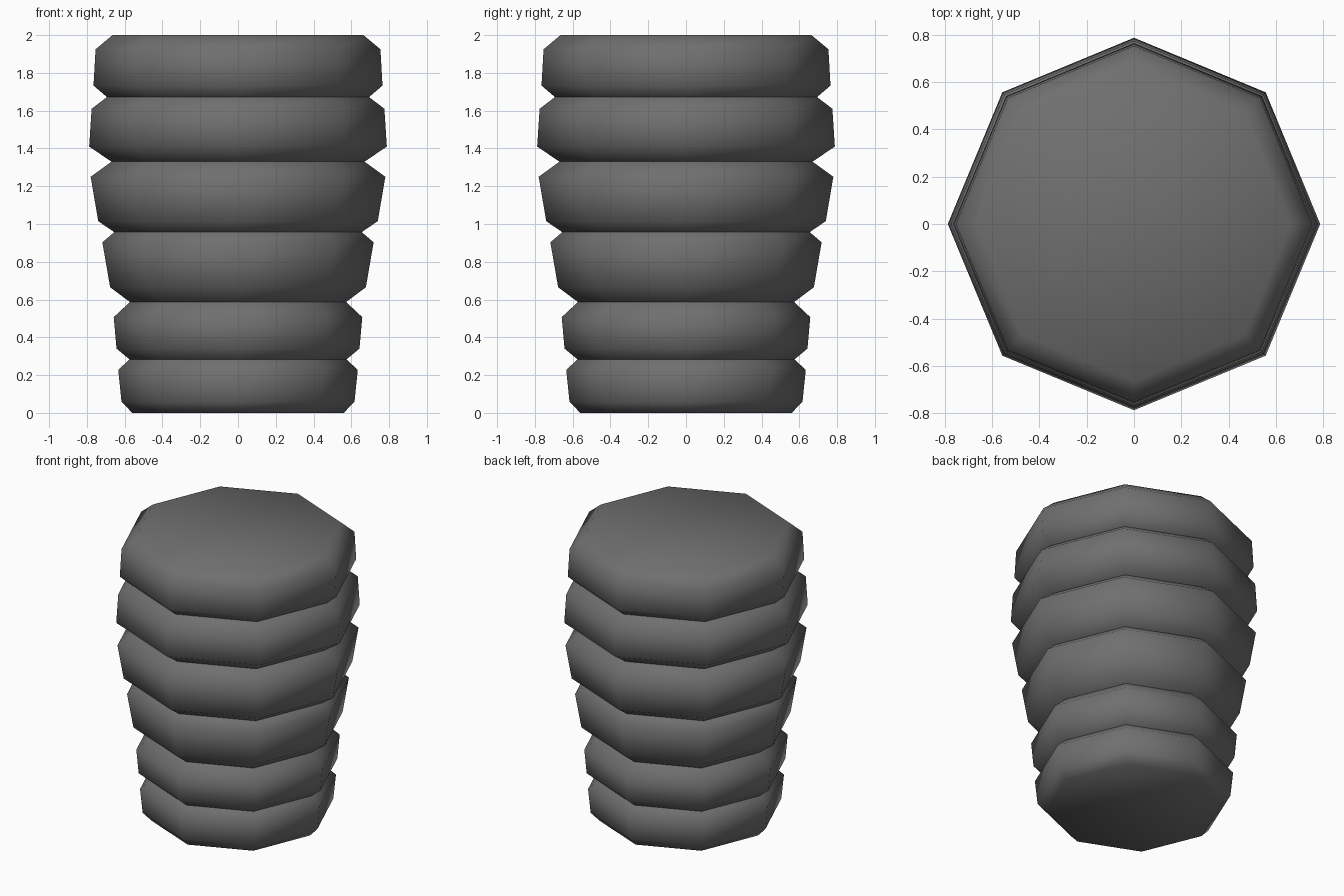
import bpy, bmesh, math

if "Cube" in bpy.data.objects:
    bpy.data.objects.remove(bpy.data.objects["Cube"])

SIDES = 8

# Grey material
grey = bpy.data.materials.new("dark grey")
grey.diffuse_color = (0.16, 0.16, 0.16, 1)
grey.use_nodes = True
grey.node_tree.nodes["Principled BSDF"].inputs["Base Color"].default_value = grey.diffuse_color

# Profile (radius, height): six bulging bands with pinched necks between
profile = [
    (0.56, 0.0), (0.617, 0.06), (0.634, 0.228), (0.574, 0.283),
    (0.643, 0.34), (0.658, 0.507), (0.572, 0.587),
    (0.677, 0.665), (0.718, 0.903), (0.655, 0.957),
    (0.74, 1.015), (0.78, 1.25), (0.67, 1.33),
    (0.788, 1.41), (0.775, 1.61), (0.694, 1.672),
    (0.765, 1.733), (0.754, 1.925), (0.664, 2.0),
]

# Octagonal banded body, corners on the axes
bm = bmesh.new()
rings = []
for r, z in profile:
    rings.append([bm.verts.new((r * math.cos(2 * math.pi * i / SIDES),
                                r * math.sin(2 * math.pi * i / SIDES), z))
                  for i in range(SIDES)])
for a, b in zip(rings, rings[1:]):
    for i in range(SIDES):
        j = (i + 1) % SIDES
        bm.faces.new((a[i], a[j], b[j], b[i]))
bm.faces.new(rings[0][::-1])
bm.faces.new(rings[-1])

mesh = bpy.data.meshes.new("banded_body")
bm.to_mesh(mesh)
bm.free()
mesh.materials.append(grey)
body = bpy.data.objects.new("banded_body", mesh)
bpy.context.collection.objects.link(body)

# Smooth bands, sharp necks
bpy.context.view_layer.objects.active = body
body.select_set(True)
bpy.ops.object.shade_smooth_by_angle(angle=math.radians(62))
